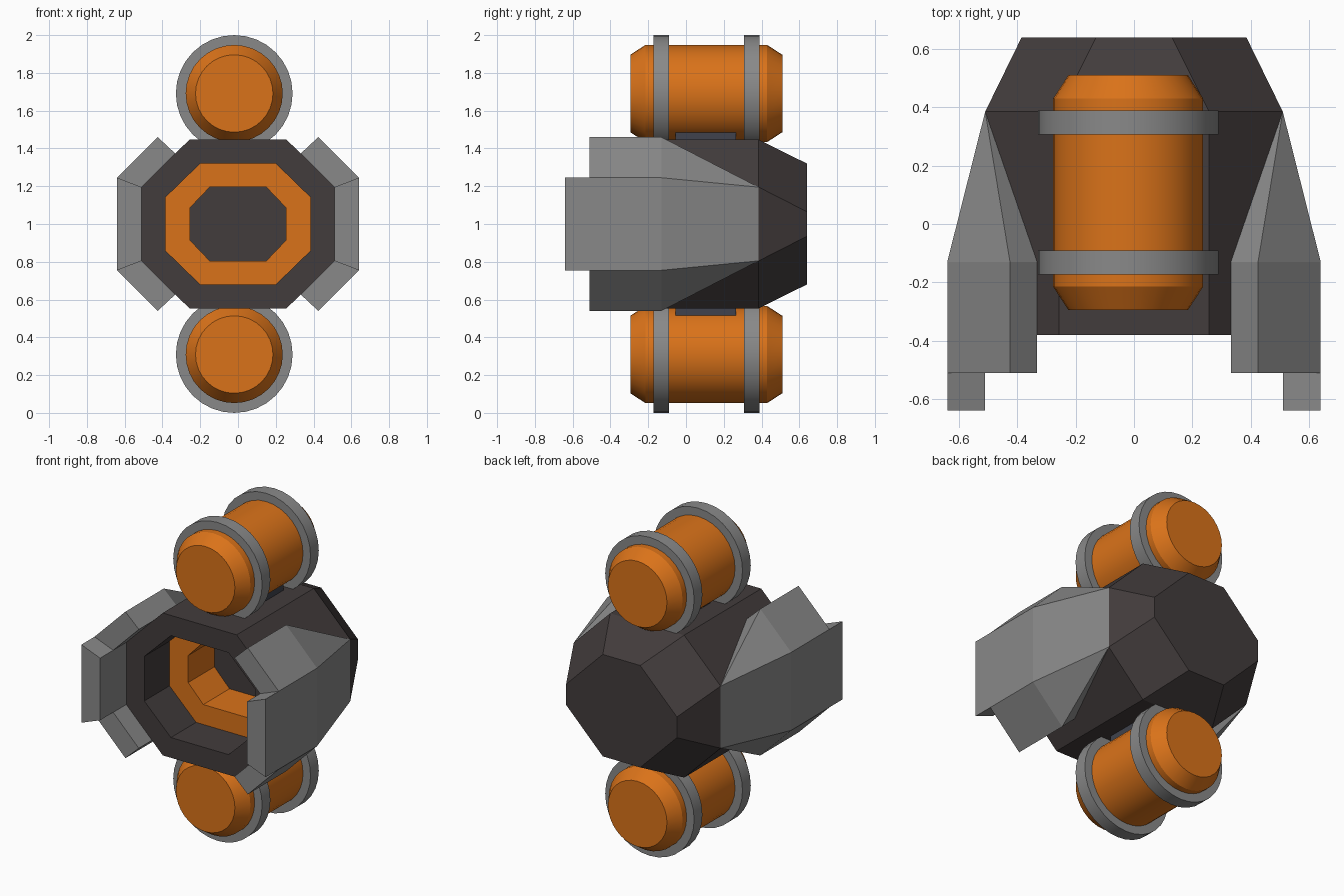
import bpy, bmesh, math

if "Cube" in bpy.data.objects:
    bpy.data.objects.remove(bpy.data.objects["Cube"])

CZ = 1.0  # height of the hull axis


def material(name, rgb):
    m = bpy.data.materials.new(name)
    m.diffuse_color = (*rgb, 1)
    m.use_nodes = True
    m.node_tree.nodes["Principled BSDF"].inputs["Base Color"].default_value = m.diffuse_color
    return m


DARK = material("dark_metal", (0.055, 0.045, 0.045))
ORANGE = material("orange_paint", (0.70, 0.17, 0.01))
GREY = material("grey_metal", (0.25, 0.25, 0.25))
SLATE = material("slate", (0.05, 0.055, 0.075))


def loft(bm, rings, mats=None):
    """Skin a closed solid through equal-length rings of points."""
    vs = [[bm.verts.new(p) for p in r] for r in rings]
    n = len(vs[0])
    bm.faces.new(vs[0])
    for k, (a, b) in enumerate(zip(vs, vs[1:])):
        for i in range(n):
            j = (i + 1) % n
            f = bm.faces.new((a[i], a[j], b[j], b[i]))
            f.material_index = mats[k] if mats else 0
    bm.faces.new(vs[-1][::-1])


def finish(bm, name, materials, smooth=False):
    bmesh.ops.recalc_face_normals(bm, faces=bm.faces)
    me = bpy.data.meshes.new(name)
    bm.to_mesh(me)
    bm.free()
    for m in materials:
        me.materials.append(m)
    ob = bpy.data.objects.new(name, me)
    bpy.context.collection.objects.link(ob)
    if smooth:
        bpy.ops.object.select_all(action='DESELECT')
        ob.select_set(True)
        bpy.context.view_layer.objects.active = ob
        bpy.ops.object.shade_smooth_by_angle(angle=math.radians(25))
    return ob


def octagon(y, w, h, fw, fh):
    pts = [(w, -fh), (w, fh), (fw, h), (-fw, h), (-w, fh), (-w, -fh), (-fw, -h), (fw, -h)]
    return [(x, y, CZ + z) for x, z in pts]


# Hull: tapered back, straight barrel, stepped front recess
LIP = (0.385, 0.32, 0.20, 0.14)
CORE = (0.255, 0.195, 0.15, 0.085)
BARREL = (0.51, 0.447, 0.257, 0.195)
bm = bmesh.new()
loft(bm, [octagon(0.64, 0.385, 0.32, 0.13, 0.065),
          octagon(0.385, *BARREL),
          octagon(-0.38, *BARREL),
          octagon(-0.38, *LIP),
          octagon(-0.13, *LIP),
          octagon(-0.13, *CORE),
          octagon(0.13, *CORE)], [0, 0, 0, 0, 1, 1])
finish(bm, "hull", [DARK, ORANGE])

# Side claws: a long middle plate and two shorter angled plates, tapering to the hull edge
INNER, OUTER = (0.51, 0.195), (0.64, 0.245)
TIP_IN, TIP_OUT = (0.332, 0.373), (0.425, 0.46)


def flip(p, s):
    return (p[0], p[1] * s)


def plate(bm, side, front, profile, apex):
    rings = [[(side * x, y, CZ + z) for x, z in pts]
             for y, pts in ((front, profile), (-0.13, profile), (0.385, apex))]
    loft(bm, rings)


for side, label in ((1, "right"), (-1, "left")):
    bm = bmesh.new()
    lo = [flip(INNER, -1), flip(OUTER, -1)]
    plate(bm, side, -0.64, lo + [OUTER, INNER],
          [flip(INNER, -1), flip(INNER, -1), INNER, INNER])
    bmesh.ops.remove_doubles(bm, verts=bm.verts, dist=1e-4)
    finish(bm, label + "_claw_middle", [GREY])
    for s, pos in ((1, "upper"), (-1, "lower")):
        bm = bmesh.new()
        plate(bm, side, -0.51, [flip(p, s) for p in (INNER, OUTER, TIP_OUT, TIP_IN)],
              [flip(INNER, s)] * 4)
        bmesh.ops.remove_doubles(bm, verts=bm.verts, dist=1e-4)
        finish(bm, label + "_claw_" + pos, [GREY])


def lathe(name, z, profile, mat, n=32):
    """Round solid along y from (y, radius) pairs."""
    bm = bmesh.new()
    loft(bm, [[(-0.02 + r * math.cos(2 * math.pi * i / n), y,
                z + r * math.sin(2 * math.pi * i / n)) for i in range(n)]
              for y, r in profile])
    finish(bm, name, [mat], smooth=True)


# Tanks with straps and mounting blocks, above and below
for s, label in ((1, "upper"), (-1, "lower")):
    z = CZ + s * 0.691
    lathe(label + "_tank", z,
          [(-0.295, 0.205), (-0.215, 0.257), (0.43, 0.257), (0.51, 0.205)], ORANGE)
    for y, end in ((-0.132, "front"), (0.348, "back")):
        lathe(f"{label}_tank_{end}_strap", z,
              [(y - 0.041, 0.309), (y + 0.041, 0.309)], GREY)
    bm = bmesh.new()
    loft(bm, [[(x, y, CZ + s * h) for x, y in
               ((-0.13, -0.055), (0.13, -0.055), (0.13, 0.265), (-0.13, 0.265))]
              for h in (0.42, 0.505)])
    finish(bm, label + "_mount", [SLATE])
